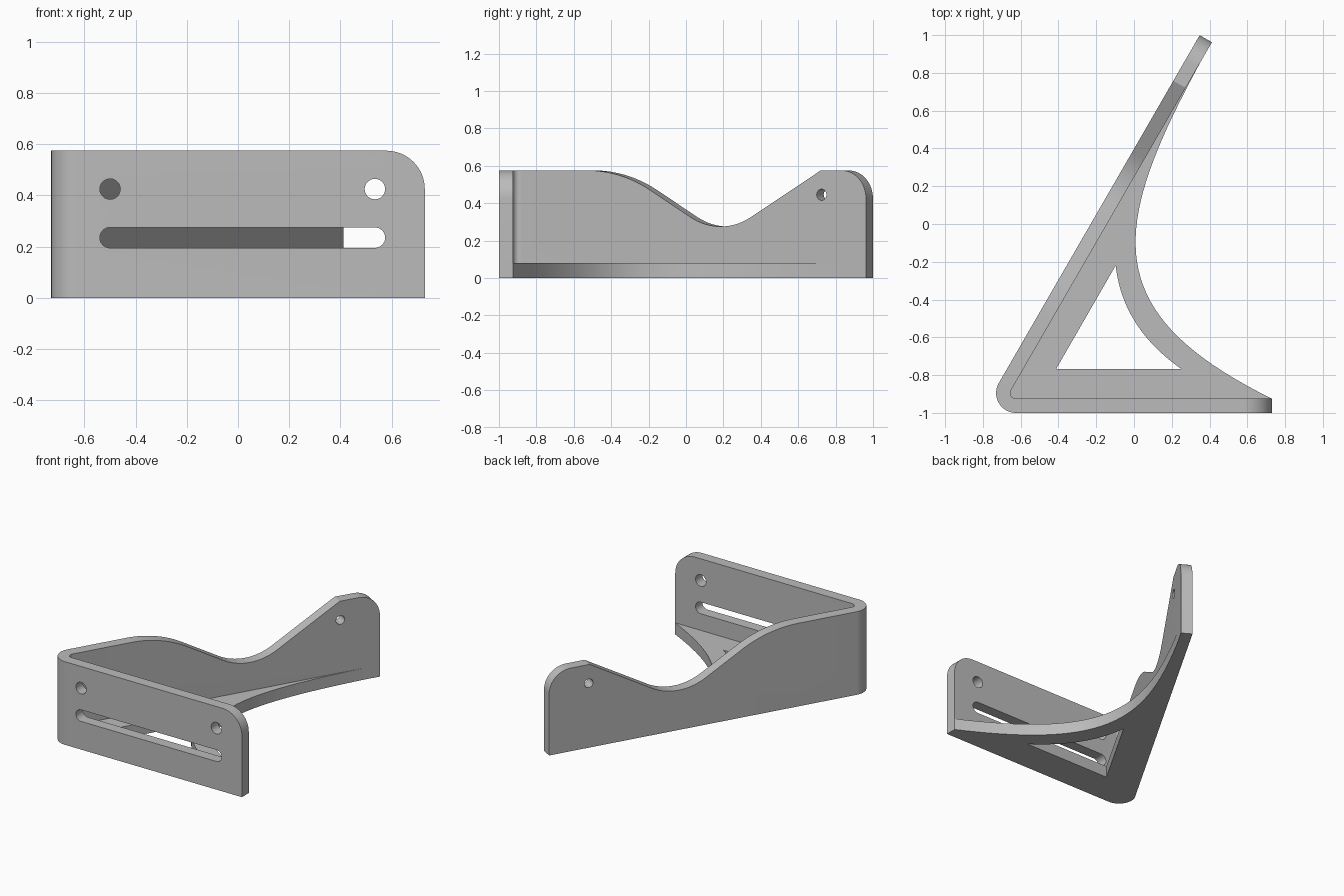
import bpy, bmesh
from math import sin, cos, pi, radians, tan
from mathutils import Matrix, Vector

if "Cube" in bpy.data.objects:
    bpy.data.objects.remove(bpy.data.objects["Cube"])

HEIGHT, WEB = 0.575, 0.08
BEND = Vector((-0.625, -0.895))          # centre of the rounded bend
R_OUT, R_IN, LENGTH = 0.105, 0.03, 2.127
ALONG = Vector((cos(radians(60)), sin(radians(60))))
NORMAL = Vector((-ALONG.y, ALONG.x))

grey = bpy.data.materials.new("plain grey")
grey.use_nodes = True
grey.diffuse_color = (0.5, 0.5, 0.5, 1)
grey.node_tree.nodes["Principled BSDF"].inputs["Base Color"].default_value = (0.5, 0.5, 0.5, 1)


def arc(cx, cy, r, start, end, n=16):
    angles = [radians(start + (end - start) * i / n) for i in range(n + 1)]
    return [(cx + r * cos(a), cy + r * sin(a)) for a in angles]


def prism(name, outline, low, high, frame=Matrix()):
    """Extrude a closed outline from low to high along the frame's z axis."""
    bm = bmesh.new()
    face = bm.faces.new([bm.verts.new((p[0], p[1], low)) for p in outline])
    side = bmesh.ops.extrude_face_region(bm, geom=[face])["geom"]
    bmesh.ops.translate(bm, vec=(0, 0, high - low),
                        verts=[v for v in side if isinstance(v, bmesh.types.BMVert)])
    bm.transform(frame)
    bmesh.ops.recalc_face_normals(bm, faces=bm.faces)
    mesh = bpy.data.meshes.new(name)
    bm.to_mesh(mesh)
    bm.free()
    mesh.materials.append(grey)
    obj = bpy.data.objects.new(name, mesh)
    bpy.context.collection.objects.link(obj)
    return obj


def combine(target, tool, operation="DIFFERENCE"):
    mod = target.modifiers.new("combine", "BOOLEAN")
    mod.operation, mod.solver, mod.object = operation, "EXACT", tool
    bpy.context.view_layer.objects.active = target
    bpy.ops.object.modifier_apply(modifier=mod.name)
    bpy.data.objects.remove(tool)


def frame(origin, along):
    """Upright frame: x runs along the plate, y is up."""
    x, y = Vector((along[0], along[1], 0)), Vector((0, 0, 1))
    m = Matrix((x, y, x.cross(y))).transposed().to_4x4()
    m.translation = (origin[0], origin[1], 0)
    return m


front = frame((0, -1), (1, 0))
wall = frame(BEND, ALONG)

# Bent strip: front plate, rounded bend and slanted wall in one outline
wall_end = BEND + ALONG * LENGTH
outline = [(0.73, -0.925), (0.73, -1.0)]
outline += arc(*BEND, R_OUT, 270, 150, 24)
outline += [wall_end + NORMAL * R_OUT, wall_end + NORMAL * R_IN]
outline += arc(*BEND, R_IN, 150, 270, 16)
outline[-1] = (BEND.x, -0.925)
bracket = prism("bent_bracket", outline, 0, HEIGHT)

# Curved web joining the two plates at the bottom
p = [Vector(c) for c in ((0.73, -0.925), (-0.23, -0.45), (-0.12, 0.01), (0.41, 0.9625))]
curve = []
for i in range(41):
    t = i / 40
    u = 1 - t
    curve.append(p[0] * u**3 + p[1] * 3 * u * u * t + p[2] * 3 * u * t * t + p[3] * t**3)
mid = (R_OUT + R_IN) / 2
web = prism("web", curve[:-1] + [wall_end - ALONG * 0.01 + NORMAL * mid,
                                 BEND + NORMAL * mid, (BEND.x, BEND.y - mid),
                                 (0.73, BEND.y - mid)], 0, WEB)

# Triangular opening with one curved side
a, b, c = Vector((0.25, -0.767)), Vector((-0.06, -0.55)), Vector((-0.097, -0.22))
opening = [a * (1 - t)**2 + b * 2 * t * (1 - t) + c * t * t for t in [i / 20 for i in range(21)]]
combine(web, prism("web_opening", opening + [(-0.412, -0.767)], -0.1, 0.2))
combine(bracket, web, "UNION")

# Dip in the top of the wall: round shoulder, slope, round valley, slope
shoulder, valley, peak, s30 = 0.404, 1.23, 1.848, radians(30)
r1 = 2 * valley - peak - shoulder
r1 /= tan(s30 / 2)
r2 = 0.37
valley_z = 0.275 + r2
dip = arc(shoulder, HEIGHT - r1, r1, 90, 60)
dip += arc(valley, valley_z, r2, 240, 300)
dip += [(peak, HEIGHT), (peak + 0.2, HEIGHT + 0.2 * tan(s30)), (shoulder, HEIGHT + 0.2 * tan(s30))]
combine(bracket, prism("dip_cutter", dip, -0.2, 0.1, wall))

# Rounded top corner at the free end of each plate
for where, end in ((front, 0.73), (wall, LENGTH)):
    r = 0.15
    corner = arc(end - r, HEIGHT - r, r, 90, 0)
    corner += [(end + 0.1, HEIGHT - r), (end + 0.1, HEIGHT + 0.1), (end - r, HEIGHT + 0.1)]
    combine(bracket, prism("corner_cutter", corner, -0.2, 0.1, where))

# Screw holes in both plates
for where, x, z, r in ((front, -0.5, 0.425, 0.04), (front, 0.535, 0.425, 0.04),
                       (wall, 0.583, 0.445, 0.03), (wall, 1.853, 0.445, 0.03)):
    combine(bracket, prism("hole_cutter", arc(x, z, r, 0, 360, 32)[:-1], -0.2, 0.1, where))

# Long slot in the front plate
slot = arc(-0.5, 0.235, 0.04, 90, 270) + arc(0.535, 0.235, 0.04, -90, 90)
combine(bracket, prism("slot_cutter", slot, -0.1, 0.1, front))

# Smooth curves, crisp edges
bpy.ops.object.select_all(action="DESELECT")
bracket.select_set(True)
bpy.context.view_layer.objects.active = bracket
bpy.ops.object.shade_smooth_by_angle(angle=radians(25))
